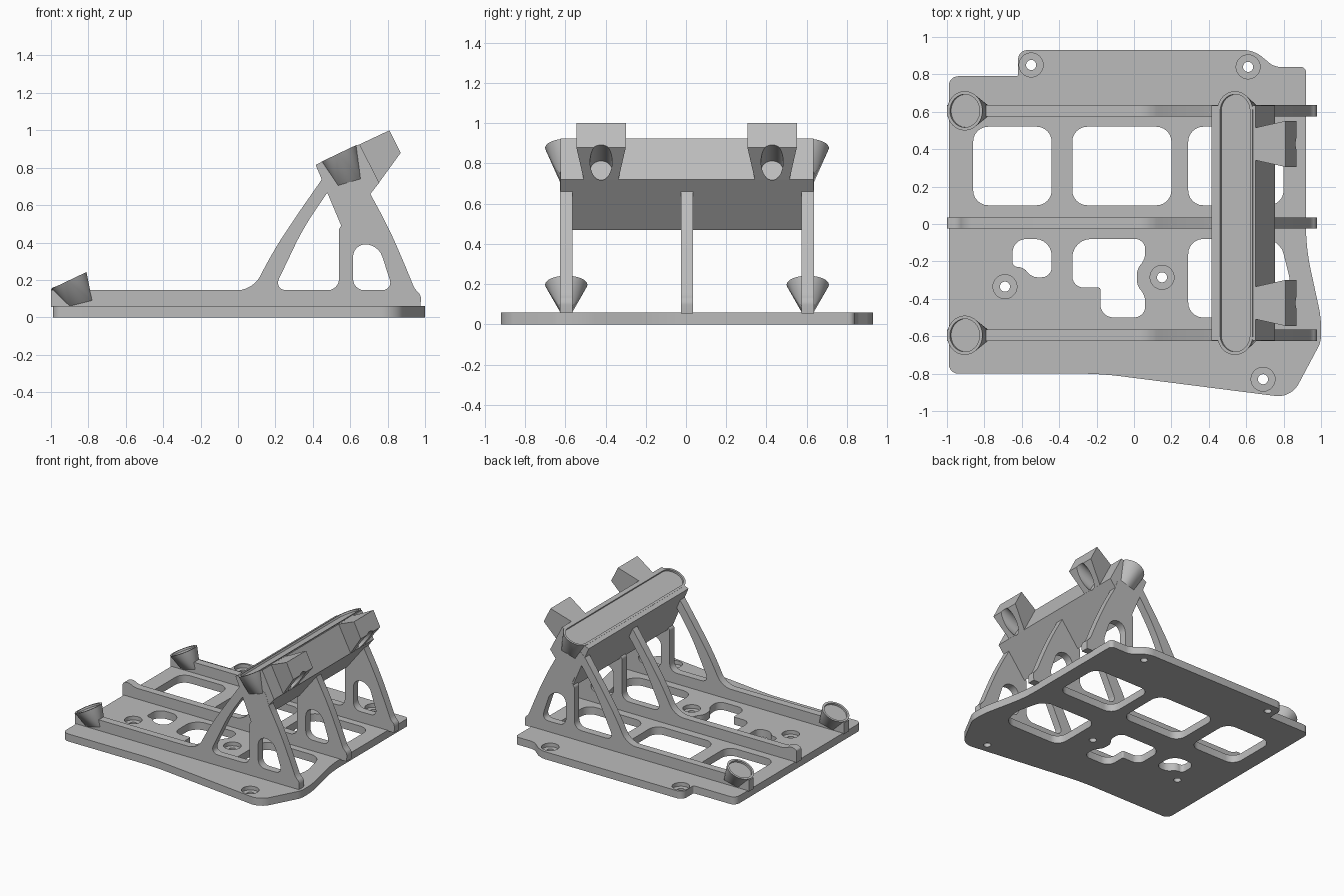
import bpy
import bmesh
import math
from mathutils import Matrix, Vector
from mathutils.geometry import interpolate_bezier

default_cube = bpy.data.objects.get("Cube")
if default_cube:
    bpy.data.objects.remove(default_cube, do_unlink=True)

grey = bpy.data.materials.new("plain grey")
grey.use_nodes = True
grey_colour = (0.5, 0.5, 0.5, 1)
grey.diffuse_color = grey_colour
grey.node_tree.nodes["Principled BSDF"].inputs["Base Color"].default_value = grey_colour


def add_object(name, mesh):
    obj = bpy.data.objects.new(name, mesh)
    bpy.context.scene.collection.objects.link(obj)
    mesh.materials.clear()
    mesh.materials.append(grey)
    return obj


def evaluated_mesh(obj):
    graph = bpy.context.evaluated_depsgraph_get()
    graph.update()
    return bpy.data.meshes.new_from_object(obj.evaluated_get(graph))


def rounded(corners):
    """Closed outline from (x, y, radius) corners."""
    outline = []
    count = len(corners)
    for i, (x, y, radius) in enumerate(corners):
        here = Vector((x, y))
        before = Vector(corners[i - 1][:2]) - here
        after = Vector(corners[(i + 1) % count][:2]) - here
        if radius == 0:
            outline.append(here)
            continue
        reach = min(radius, before.length * 0.49, after.length * 0.49)
        start = here + before.normalized() * reach
        end = here + after.normalized() * reach
        outline += interpolate_bezier(start, start.lerp(here, 0.55), end.lerp(here, 0.55), end, 7)
    return [Vector(p[:2]) for p in outline]


def slot(radius, half_length=0, centre=(0, 0)):
    """Circle, or a slot stretched along y."""
    outline = []
    for i in range(48):
        angle = math.tau * (i + 0.5) / 48
        side = math.copysign(half_length, math.sin(angle))
        outline.append(Vector((centre[0] + radius * math.cos(angle),
                               centre[1] + radius * math.sin(angle) + side)))
    return outline


def prism(name, outlines, depth, matrix):
    """Extrude outlines (the first is outer, the rest are holes) about the local plane."""
    curve = bpy.data.curves.new(name, "CURVE")
    curve.dimensions = "2D"
    curve.fill_mode = "BOTH"
    curve.extrude = depth / 2
    for outline in outlines:
        spline = curve.splines.new("POLY")
        spline.points.add(len(outline) - 1)
        for point, p in zip(spline.points, outline):
            point.co = (p.x, p.y, 0, 1)
        spline.use_cyclic_u = True
    helper = bpy.data.objects.new("helper", curve)
    bpy.context.scene.collection.objects.link(helper)
    mesh = evaluated_mesh(helper)
    bpy.data.objects.remove(helper, do_unlink=True)
    bm = bmesh.new()
    bm.from_mesh(mesh)
    bmesh.ops.remove_doubles(bm, verts=bm.verts, dist=0.00002)
    bmesh.ops.transform(bm, matrix=matrix, verts=bm.verts)
    bmesh.ops.recalc_face_normals(bm, faces=bm.faces)
    bm.to_mesh(mesh)
    bm.free()
    return add_object(name, mesh)


def hull(name, points):
    bm = bmesh.new()
    for p in points:
        bm.verts.new(p)
    result = bmesh.ops.convex_hull(bm, input=bm.verts)
    loose = {v for v in result["geom_interior"] + result["geom_unused"]
             if isinstance(v, bmesh.types.BMVert)}
    bmesh.ops.delete(bm, geom=list(loose), context="VERTS")
    bmesh.ops.dissolve_limit(bm, angle_limit=0.01, verts=bm.verts, edges=bm.edges)
    bmesh.ops.recalc_face_normals(bm, faces=bm.faces)
    mesh = bpy.data.meshes.new(name)
    bm.to_mesh(mesh)
    bm.free()
    return add_object(name, mesh)


def cut(objects, cutter):
    for obj in objects:
        modifier = obj.modifiers.new("cut", "BOOLEAN")
        modifier.operation = "DIFFERENCE"
        modifier.solver = "EXACT"
        modifier.object = cutter
        mesh = evaluated_mesh(obj)
        obj.modifiers.clear()
        obj.data = mesh
    bpy.data.objects.remove(cutter, do_unlink=True)


middle = 0.005
rib_spacing = 0.6
tilt = Matrix.Rotation(math.radians(-25.5), 4, "Y")
upright = Matrix.Rotation(math.radians(90), 4, "X")

# Base plate with windows and counterbored screw holes
plate_edge = rounded([
    (-0.99, -0.8, 0.05), (-0.18, -0.8, 0.1), (0.84, -0.93, 0.08), (1, -0.63, 0.03),
    (1, -0.5, 0.05), (0.92, -0.13, 0.1), (0.92, 0.84, 0.03), (0.75, 0.84, 0.03),
    (0.64, 0.93, 0.05), (-0.62, 0.93, 0.05), (-0.62, 0.79, 0.01), (-0.99, 0.79, 0.05)])
windows = [rounded([(left, 0.1, 0.08), (right, 0.1, 0.08), (right, 0.52, 0.08), (left, 0.52, 0.08)])
           for left, right in [(-0.86, -0.44), (-0.33, 0.2), (0.29, 0.8)]]
windows.append(rounded([(0.29, -0.08, 0.08), (0.78, -0.08, 0.08), (0.84, -0.32, 0.05),
                        (0.8, -0.5, 0.08), (0.29, -0.5, 0.08)]))
windows.append(rounded([
    (-0.33, -0.08, 0.1), (0.06, -0.08, 0.08), (0.06, -0.19, 0.04), (0.015, -0.24, 0.03),
    (0.015, -0.33, 0.03), (0.06, -0.38, 0.04), (0.06, -0.5, 0.07), (-0.18, -0.5, 0.07),
    (-0.18, -0.34, 0.01), (-0.33, -0.34, 0.06)]))
windows.append(rounded([
    (-0.65, -0.08, 0.08), (-0.44, -0.08, 0.09), (-0.44, -0.285, 0.1), (-0.55, -0.285, 0.05),
    (-0.59, -0.23, 0.03), (-0.65, -0.23, 0.05)]))
screws = [(-0.55, 0.85), (0.61, 0.84), (-0.69, -0.335), (0.15, -0.285), (0.69, -0.83)]
screw_holes = [slot(0.027, centre=c) for c in screws]
plate = prism("base_plate", [plate_edge] + windows + screw_holes, 0.06,
              Matrix.Translation((0, 0, 0.03)))
bores = prism("bore_cutter", [slot(0.064, centre=c) for c in screws], 0.06,
              Matrix.Translation((0, 0, 0.06)))
cut([plate], bores)

# Three upright ribs, each with a large and a small opening
front_opening = rounded([(0.19, 0.145, 0.07), (0.54, 0.145, 0.06), (0.54, 0.48, 0.02),
                         (0.565, 0.495, 0.02), (0.48, 0.67, 0), (0.35, 0.48, 0.1)])
rear_opening = rounded([(0.615, 0.145, 0.06), (0.83, 0.145, 0.06), (0.75, 0.39, 0.1), (0.615, 0.39, 0.1)])
for name, step in [("right_rib", -1), ("middle_rib", 0), ("left_rib", 1)]:
    end = [(-0.9, 0.145, 0.03), (-0.95, 0.175, 0.03), (-1, 0.155, 0.01)] if step == 0 else [(-1, 0.145, 0)]
    profile = rounded([
        (0.975, 0.055, 0), (0.98, 0.12, 0.03), (0.945, 0.15, 0.02), (0.88, 0.31, 0.1),
        (0.8, 0.49, 0.1), (0.71, 0.655, 0), (0.68, 0.75, 0), (0.52, 0.8, 0), (0.45, 0.74, 0),
        (0.29, 0.51, 0.1), (0.18, 0.34, 0.1), (0.08, 0.145, 0.08)] + end + [(-1, 0.055, 0)])
    place = Matrix.Translation((0, middle + step * rib_spacing, 0)) @ upright
    prism(name, [profile, front_opening, rear_opening], 0.06, place)

# Cross bar joining the rib tops
bar_profile = rounded([(0.415, 0.815, 0), (0.65, 0.925, 0), (0.755, 0.72, 0), (0.56, 0.47, 0)])
bar = prism("cross_bar", [bar_profile], 1.258, Matrix.Translation((0, middle, 0)) @ upright)


# Tilted seats whose round rims taper down to a narrow foot
def seat(name, centre, half_length, foot, also_cut=()):
    frame = Matrix.Translation(centre) @ tilt
    rim = [frame @ p.to_3d() for p in slot(0.105, half_length)]
    reach = half_length + 0.03
    base = [Vector((x, centre[1] + side * reach, z)) for x, z in foot for side in (-1, 1)]
    body = hull(name, rim + base)
    cut([body, *also_cut], prism("recess_cutter", [slot(0.088, half_length)], 0.03, frame))


for name, side in [("right_cup", -1), ("left_cup", 1)]:
    seat(name, (-0.905, middle + side * rib_spacing, 0.197), 0,
         [(-0.9, 0.06), (-0.78, 0.09)])
seat("long_seat", (0.54, middle, 0.877), rib_spacing, [(0.535, 0.705), (0.655, 0.74)], [bar])

# Flared rear blocks with round sockets underneath
for name, y in [("right_block", -0.422), ("left_block", 0.428)]:
    corners = [(0.64, 0.92, 0.085), (0.75, 0.715, 0.085), (0.81, 1, 0.123), (0.87, 0.88, 0.123)]
    block = hull(name, [(x, y + side * width, z) for x, z, width in corners for side in (-1, 1)])
    socket_frame = Matrix.Translation((0.82, y, 0.81)) @ tilt @ Matrix.Rotation(math.radians(90), 4, "Y")
    cut([block, bar], prism("socket_cutter", [slot(0.055)], 0.22, socket_frame))

# Smooth the curved walls and keep the edges crisp
bpy.ops.object.select_all(action="DESELECT")
for obj in bpy.context.scene.objects:
    if obj.type == "MESH" and grey.name in obj.data.materials:
        obj.select_set(True)
        bpy.context.view_layer.objects.active = obj
bpy.ops.object.shade_smooth_by_angle(angle=math.radians(30))
